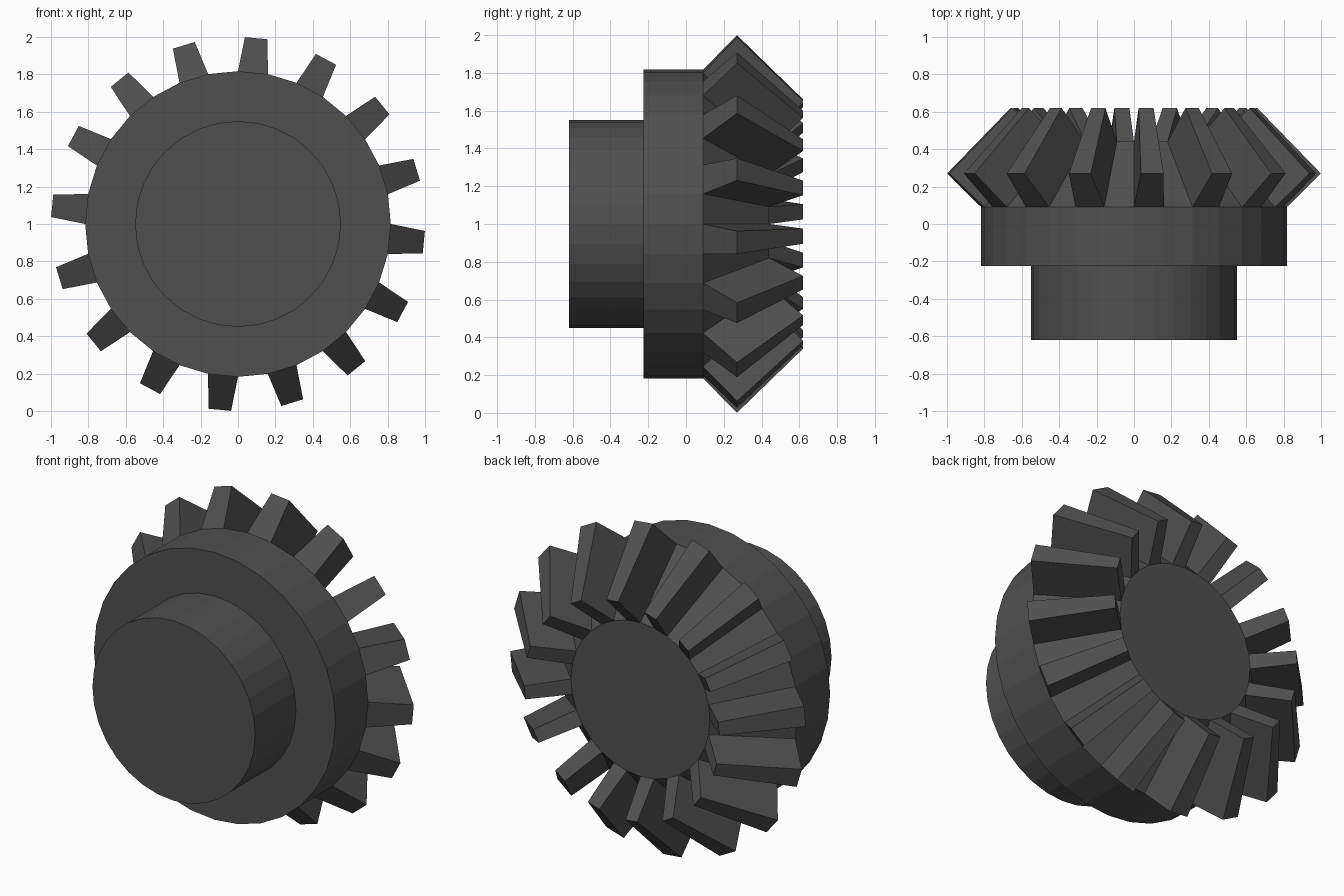
import bpy, bmesh, math

if "Cube" in bpy.data.objects:
    bpy.data.objects.remove(bpy.data.objects["Cube"])

TEETH = 16
SEGS = TEETH * 2                 # each tooth fills one side, each gap the next
STEP = 2 * math.pi / SEGS
CENTRE_Z = 1.0

steel = bpy.data.materials.new("dark_grey_steel")
steel.diffuse_color = (0.08, 0.08, 0.08, 1)
steel.use_nodes = True
steel.node_tree.nodes["Principled BSDF"].inputs["Base Color"].default_value = steel.diffuse_color


def point(r, y, a):
    """Point at radius r and depth y, angle measured from up towards +x."""
    return (r * math.sin(a), y, CENTRE_Z + r * math.cos(a))


def finish(bm, name):
    bmesh.ops.recalc_face_normals(bm, faces=bm.faces)
    mesh = bpy.data.meshes.new(name)
    bm.to_mesh(mesh)
    bm.free()
    mesh.materials.append(steel)
    obj = bpy.data.objects.new(name, mesh)
    bpy.context.collection.objects.link(obj)
    return obj


def lathe(bm, profile, skip=lambda band, i: False):
    """Revolve (r, y) points around the y axis and cap both ends."""
    rings = [[bm.verts.new(point(r, y, i * STEP)) for i in range(SEGS)]
             for r, y in profile]
    for band in range(len(rings) - 1):
        for i in range(SEGS):
            if not skip(band, i):
                j = (i + 1) % SEGS
                bm.faces.new((rings[band][i], rings[band][j],
                              rings[band + 1][j], rings[band + 1][i]))
    bm.faces.new(rings[0])
    bm.faces.new(rings[-1])
    return rings


# Gear wheel: stepped hub, rim and root cone, open where the teeth stand
bm = bmesh.new()
profile = [(0.55, -0.62), (0.55, -0.225), (0.817, -0.225),
           (0.817, 0.09), (0.47, 0.44)]
rings = lathe(bm, profile, skip=lambda band, i: band == 3 and i % 2 == 0)

# Teeth: tapered blocks rising from every second side of the root cone
HALF_TIP = math.radians(3.5)
for i in range(0, SEGS, 2):
    mid = (i + 0.5) * STEP
    j = (i + 1) % SEGS
    root = [rings[3][i], rings[3][j], rings[4][j], rings[4][i]]
    tip = [bm.verts.new(point(r, y, mid + s * HALF_TIP))
           for r, y, s in ((1.0, 0.27, -1), (1.0, 0.27, 1),
                           (0.66, 0.62, 1), (0.66, 0.62, -1))]
    bm.faces.new(tip)
    for k in range(4):
        n = (k + 1) % 4
        bm.faces.new((root[k], root[n], tip[n], tip[k]))

finish(bm, "bevel_gear")
